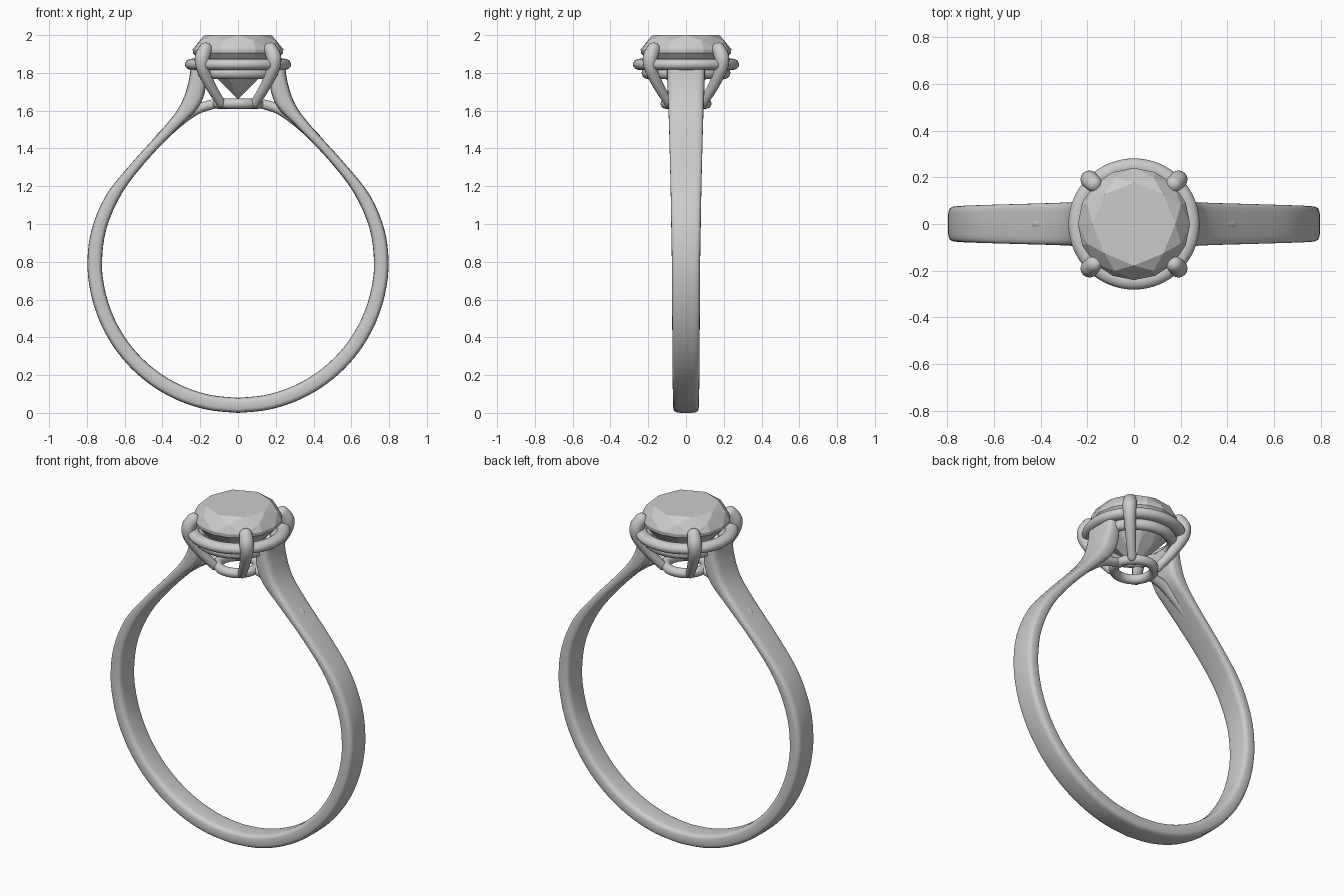
import bpy, bmesh
from math import sin, cos, pi, copysign
from mathutils import Vector

cube = bpy.data.objects.get("Cube")
if cube:
    bpy.data.objects.remove(cube)


def material(name, value):
    m = bpy.data.materials.new(name)
    m.use_nodes = True
    m.diffuse_color = (value, value, value, 1)
    m.node_tree.nodes["Principled BSDF"].inputs["Base Color"].default_value = m.diffuse_color
    return m


metal = material("pale grey", 0.6)


def finish(name, bm, smooth=True):
    bmesh.ops.recalc_face_normals(bm, faces=bm.faces)
    mesh = bpy.data.meshes.new(name)
    for f in bm.faces:
        f.smooth = smooth
    bm.to_mesh(mesh)
    bm.free()
    mesh.materials.append(metal)
    ob = bpy.data.objects.new(name, mesh)
    bpy.context.collection.objects.link(ob)
    return ob


def loft(bm, rings, closed=False):
    """Skin a list of equally sized vertex rings."""
    n = len(rings[0])
    pairs = list(zip(rings, rings[1:]))
    if closed:
        pairs.append((rings[-1], rings[0]))
    else:
        bm.faces.new(rings[0])
        bm.faces.new(rings[-1])
    for a, b in pairs:
        for i in range(n):
            j = (i + 1) % n
            bm.faces.new((a[i], a[j], b[j], b[i]))


def spline(pts, steps=6):
    """Catmull-Rom samples through tuples of any length."""
    out = []
    p = [Vector(q) for q in [pts[0]] + pts + [pts[-1]]]
    for a, b, c, d in zip(p, p[1:], p[2:], p[3:]):
        for k in range(steps):
            t = k / steps
            out.append(0.5 * (2 * b + (c - a) * t + (2 * a - 5 * b + 4 * c - d) * t**2
                              + (3 * b - a - 3 * c + d) * t**3))
    return out + [p[-1]]


def tube(name, pts):
    """Round tapered bar with domed ends; points are x, y, z, radius."""
    path = spline(pts)
    bm = bmesh.new()
    centres = [(Vector(q[:3]), q[3]) for q in path]
    dirs = []
    for i in range(len(centres)):
        a, b = centres[max(i - 1, 0)][0], centres[min(i + 1, len(centres) - 1)][0]
        dirs.append((b - a).normalized())
    sections = list(zip(centres, dirs))
    (c0, r0), d0 = sections[0]
    (c1, r1), d1 = sections[-1]
    arcs = [k * pi / 10 for k in range(1, 5)]
    start = [((c0 - d0 * r0 * sin(t), r0 * cos(t)), d0) for t in reversed(arcs)]
    end = [((c1 + d1 * r1 * sin(t), r1 * cos(t)), d1) for t in arcs]
    rings = []
    for (c, r), d in start + sections + end:
        u = d.cross(Vector((path[0][1], -path[0][0], 0))).normalized()
        v = d.cross(u)
        rings.append([bm.verts.new(c + r * (u * cos(a) + v * sin(a)))
                      for a in (2 * pi * k / 16 for k in range(16))])
    loft(bm, rings)
    return finish(name, bm)


def hoop(name, radius, z, rx, rz):
    """Horizontal ring with an oval section."""
    bm = bmesh.new()
    rings = []
    for k in range(64):
        a = 2 * pi * k / 64
        rings.append([bm.verts.new(((radius + rx * cos(t)) * cos(a),
                                    (radius + rx * cos(t)) * sin(a), z + rz * sin(t)))
                      for t in (2 * pi * m / 16 for m in range(16))])
    loft(bm, rings, closed=True)
    return finish(name, bm)


# Band: outer x, z, inner x, z, half width, from the bottom up one side
half = []
for k in range(9):
    a = pi / 2 * k / 8
    half.append((0.797 * sin(a), 0.8 - 0.8 * cos(a), 0.72 * sin(a), 0.8 - 0.72 * cos(a),
                 0.068 + 0.007 * k / 8))
half += [(0.775, 0.97, 0.695, 0.98, 0.078),
         (0.70, 1.15, 0.61, 1.17, 0.081),
         (0.57, 1.315, 0.47, 1.35, 0.085),
         (0.39, 1.515, 0.30, 1.525, 0.09),
         (0.305, 1.63, 0.215, 1.61, 0.094),
         (0.265, 1.74, 0.175, 1.70, 0.098),
         (0.25, 1.83, 0.17, 1.81, 0.1)]
side = spline(half, 4)
path = [(-q[0], q[1], -q[2], q[3], q[4]) for q in reversed(side[1:])] + [tuple(q) for q in side]
bm = bmesh.new()
rings = []
for xo, zo, xi, zi, w in path:
    ring = []
    for m in range(24):
        t = 2 * pi * m / 24
        s = 0.5 + 0.5 * copysign(abs(cos(t)) ** 0.6, cos(t))
        y = w * copysign(abs(sin(t)) ** 0.4, sin(t))
        ring.append(bm.verts.new((xi + (xo - xi) * s, y, zi + (zo - zi) * s)))
    rings.append(ring)
loft(bm, rings)
finish("band", bm)

# Setting rings
hoop("upper_ring", 0.245, 1.845, 0.036, 0.03)
hoop("stone_seat", 0.205, 1.8, 0.03, 0.032)
hoop("lower_ring", 0.108, 1.637, 0.027, 0.027)

# Four claws on the diagonals
for sx, xname in ((1, "left"), (-1, "right")):
    for sy, yname in ((-1, "front"), (1, "back")):
        profile = [(0.09, 1.64, 0.024), (0.145, 1.73, 0.028), (0.185, 1.82, 0.034),
                   (0.19, 1.88, 0.039), (0.172, 1.925, 0.036)]
        tube(f"{yname}_{xname}_claw", [(sx * d, sy * d, z, r) for d, z, r in profile])
    # Support bar from the lower ring into the shoulder
    tube(f"{xname}_support_bar", [(sx * 0.11, 0, 1.64, 0.025), (sx * 0.22, 0, 1.606, 0.027),
                                  (sx * 0.33, 0, 1.53, 0.029), (sx * 0.41, 0, 1.455, 0.028)])

# Faceted stone: hull of table, crown, girdle, pavilion and culet points
bm = bmesh.new()
for count, radius, z, turn in ((8, 0.178, 2.0, 0), (8, 0.217, 1.97, 0.5), (16, 0.24, 1.925, 0),
                               (16, 0.238, 1.905, 0), (8, 0.105, 1.757, 0.5)):
    for k in range(count):
        a = 2 * pi * (k + turn) / count
        bm.verts.new((radius * cos(a), radius * sin(a), z))
bm.verts.new((0, 0, 1.66))
bmesh.ops.convex_hull(bm, input=bm.verts)
bmesh.ops.dissolve_limit(bm, angle_limit=0.02, verts=bm.verts, edges=bm.edges)
finish("stone", bm, smooth=False)
